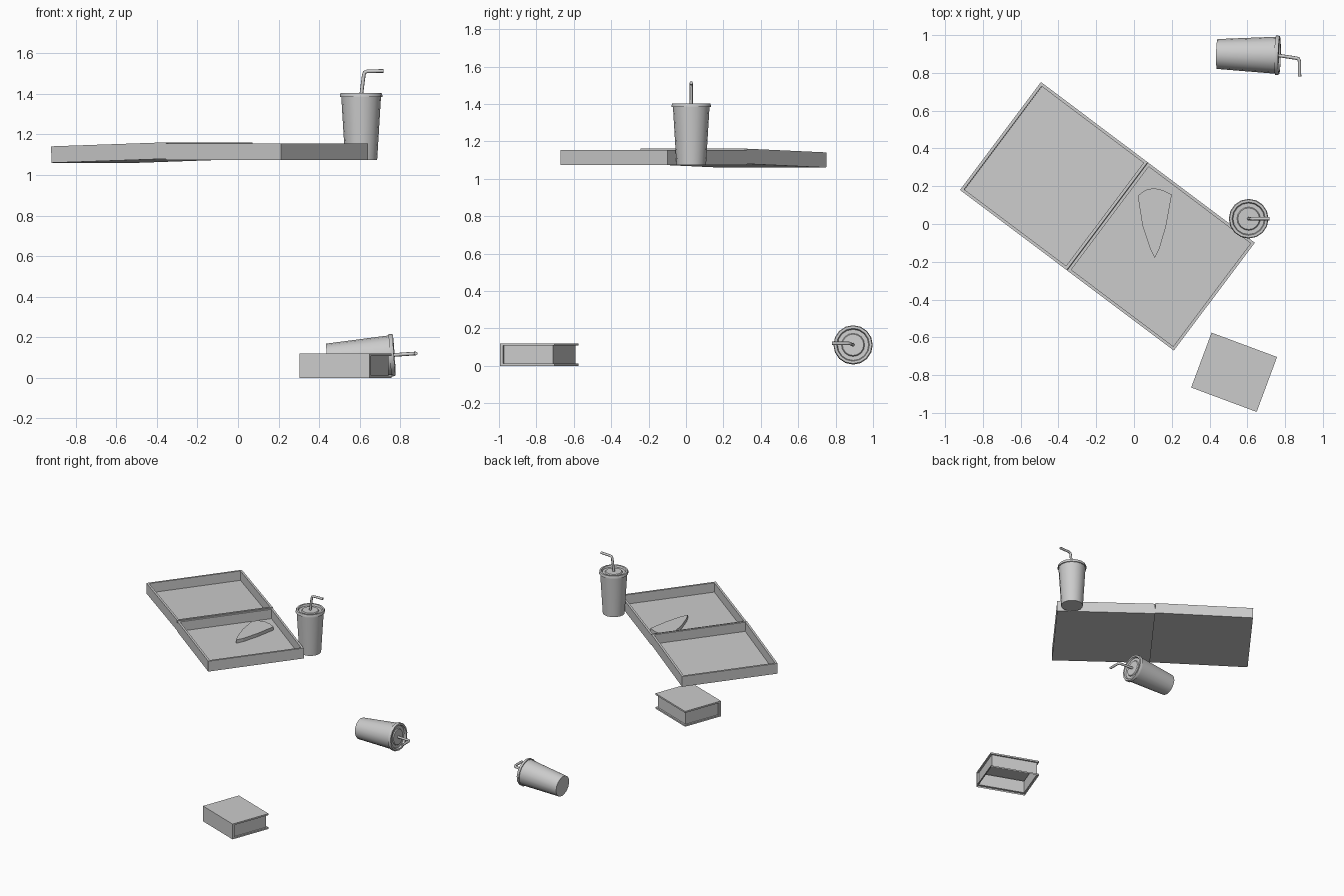
import bpy, bmesh, math
from mathutils import Matrix, Vector

if "Cube" in bpy.data.objects:
    bpy.data.objects.remove(bpy.data.objects["Cube"])


def finish(name, bm, matrix, smooth=False):
    bmesh.ops.recalc_face_normals(bm, faces=bm.faces)
    me = bpy.data.meshes.new(name)
    bm.to_mesh(me)
    bm.free()
    ob = bpy.data.objects.new(name, me)
    bpy.context.collection.objects.link(ob)
    ob.matrix_world = matrix
    if smooth:
        bpy.ops.object.select_all(action='DESELECT')
        ob.select_set(True)
        bpy.context.view_layer.objects.active = ob
        bpy.ops.object.shade_smooth_by_angle(angle=math.radians(32))
    return ob


def loft(bm, loops, cap_start=True, cap_end=True):
    """Skin a list of equally long point loops."""
    rings = [[bm.verts.new(p) for p in loop] for loop in loops]
    n = len(rings[0])
    for a, b in zip(rings, rings[1:]):
        for i in range(n):
            j = (i + 1) % n
            bm.faces.new((a[i], a[j], b[j], b[i]))
    if cap_start:
        bm.faces.new(rings[0])
    if cap_end:
        bm.faces.new(rings[-1])


def rect(x0, x1, y0, y1, z):
    return [(x0, y0, z), (x1, y0, z), (x1, y1, z), (x0, y1, z)]


def place(x, y, z, angle):
    return Matrix.Translation((x, y, z)) @ Matrix.Rotation(math.radians(angle), 4, 'Z')


# Flat open box: two walled trays meeting at the hinge, the lid sagging slightly
def tray(name, x0, x1, matrix, w=0.357, h=0.081, t=0.016, floor=0.008):
    bm = bmesh.new()
    loft(bm, [rect(x0, x1, -w, w, 0),
              rect(x0, x1, -w, w, h),
              rect(x0 + t, x1 - t, -w + t, w - t, h),
              rect(x0 + t, x1 - t, -w + t, w - t, floor)])
    finish(name, bm, matrix)


tray("box_base", 0, 0.707, place(-0.14, 0.04, 1.074, -36.9))
tray("box_lid", -0.707, 0,
     place(-0.14, 0.04, 1.08, -36.9) @ Matrix.Rotation(math.radians(-1.6), 4, 'Y'))

# Slice lying in the base tray
outline = [(0.11, -0.18), (0.135, -0.13), (0.17, -0.01), (0.20, 0.155), (0.15, 0.18),
           (0.105, 0.19), (0.06, 0.18), (0.02, 0.15), (0.045, -0.01), (0.085, -0.13)]
bm = bmesh.new()
loft(bm, [[(x, y, z) for x, y in outline] for z in (1.082, 1.108)])
finish("slice", bm, Matrix())


# Lidded cups with a bent straw
def cup(prefix, matrix, sides=16):
    def turned(name, profile):
        bm = bmesh.new()
        loft(bm, [[(r * math.cos(2 * math.pi * i / sides),
                    r * math.sin(2 * math.pi * i / sides), z) for i in range(sides)]
                  for r, z in profile])
        finish(name, bm, matrix, True)

    turned(prefix + "_body", [(0.079, 0), (0.098, 0.314)])
    turned(prefix + "_lid", [(0.098, 0.311), (0.105, 0.311), (0.105, 0.320), (0.101, 0.331),
                             (0.088, 0.331), (0.083, 0.318), (0.062, 0.318), (0.057, 0.325)])
    cu = bpy.data.curves.new(prefix + "_straw", 'CURVE')
    cu.dimensions = '3D'
    cu.bevel_depth = 0.009
    cu.bevel_resolution = 2
    cu.use_fill_caps = True
    path = [(0, 0, 0.32), (0.013, 0, 0.42), (0.017, 0, 0.433), (0.03, 0, 0.438), (0.11, 0, 0.44)]
    sp = cu.splines.new('POLY')
    sp.points.add(len(path) - 1)
    for p, co in zip(sp.points, path):
        p.co = (*co, 1)
    sp.use_smooth = True
    ob = bpy.data.objects.new(prefix + "_straw", cu)
    bpy.context.collection.objects.link(ob)
    ob.matrix_world = matrix


cup("standing_cup", Matrix.Translation((0.607, 0.028, 1.073)))

# Fallen cup rests on its tapered side
base = Vector((0.44, 0.90, 0.090))
zax = (Vector((0.77, 0.893, 0.113)) - base).normalized()
yax = zax.cross(Vector((0, -1, 0))).normalized()
xax = yax.cross(zax)
rot = Matrix((xax, yax, zax)).transposed().to_4x4()
cup("fallen_cup", Matrix.Translation(base) @ rot)

# Book: inset pages between covers, open underneath
a, b, e, c, h, s = 0.185, 0.155, 0.012, 0.012, 0.12, 0.018
book = place(0.53, -0.785, 0, -20.4)
outer = (-a, a, -b, b)
inner = (-a + e, a - e, -b + s, b - e)
bm = bmesh.new()
loft(bm, [rect(*outer, 0), rect(*outer, c), rect(*inner, c),
          rect(*inner, h - c), rect(*outer, h - c), rect(*outer, h)], cap_start=False)
finish("book_covers_and_pages", bm, book)
bm = bmesh.new()
loft(bm, [rect(-a, a, -b, -b + s, z) for z in (c, h - c)])
finish("book_spine", bm, book)
